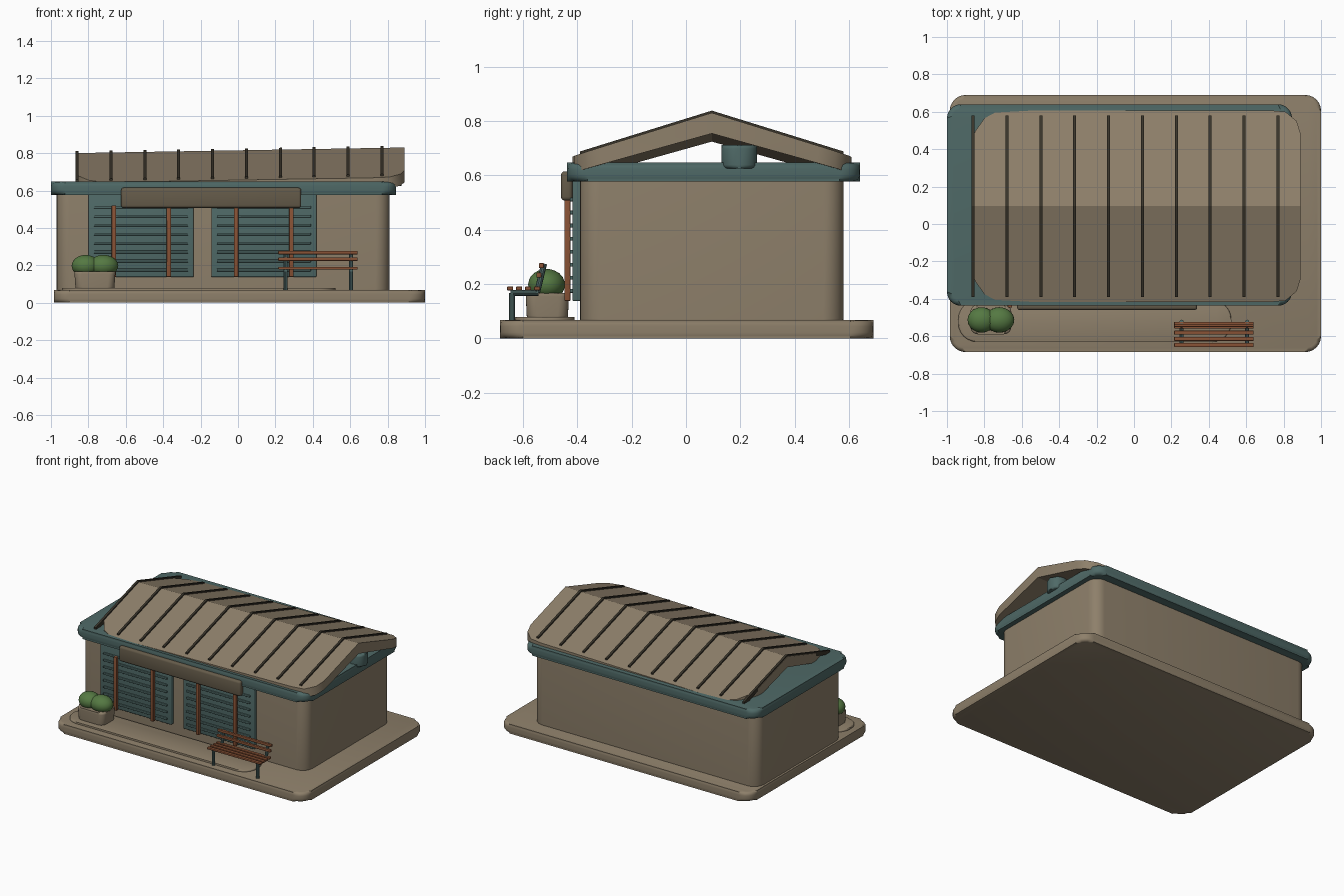
import bpy, bmesh, math
from mathutils import Vector

if "Cube" in bpy.data.objects:
    bpy.data.objects.remove(bpy.data.objects["Cube"], do_unlink=True)


def material(name, r, g, b):
    m = bpy.data.materials.new(name)
    m.use_nodes = True
    m.diffuse_color = (r, g, b, 1)
    for node in m.node_tree.nodes:
        if node.type == "BSDF_PRINCIPLED":
            node.inputs["Base Color"].default_value = (r, g, b, 1)
    return m


STONE = material("warm_stone", .27, .215, .145)
TEAL = material("muted_teal", .078, .142, .135)
DARK = material("dark_trim", .04, .034, .023)
SIGN = material("olive_brown", .13, .105, .068)
WOOD = material("red_wood", .25, .085, .036)
LEAF = material("leaf_green", .09, .19, .055)
parts = []


def finish(name, bm, mat):
    bmesh.ops.recalc_face_normals(bm, faces=bm.faces)
    mesh = bpy.data.meshes.new(name)
    bm.to_mesh(mesh)
    bm.free()
    mesh.materials.append(mat)
    ob = bpy.data.objects.new(name, mesh)
    bpy.context.collection.objects.link(ob)
    parts.append(ob)
    return ob


def prism(bm, outline, z_bottom, z_top):
    """Close a plan outline between two height functions."""
    low = [bm.verts.new((x, y, z_bottom(x, y))) for x, y in outline]
    top = [bm.verts.new((x, y, z_top(x, y))) for x, y in outline]
    bm.faces.new(low)
    bm.faces.new(top)
    for i in range(len(outline)):
        j = (i + 1) % len(outline)
        bm.faces.new((low[i], low[j], top[j], top[i]))


def slab(name, mat, xs, ys, zs, radius, rim, taper=1):
    """Rounded rectangle block with softened top and bottom rims."""
    outline = []
    corners = [(xs[1], ys[1]), (xs[0], ys[1]), (xs[0], ys[0]), (xs[1], ys[0])]
    cx, cy = sum(xs) / 2, sum(ys) / 2
    for k, (x, y) in enumerate(corners):
        ox = x - math.copysign(radius, x - cx)
        oy = y - math.copysign(radius, y - cy)
        for i in range(7):
            a = math.pi / 2 * (k + i / 6)
            outline.append((ox + radius * math.cos(a), oy + radius * math.sin(a)))
    bm = bmesh.new()
    prism(bm, outline, lambda x, y: zs[0], lambda x, y: zs[1])
    for v in bm.verts:
        if v.co.z < sum(zs) / 2:
            v.co.x = cx + (v.co.x - cx) * taper
            v.co.y = cy + (v.co.y - cy) * taper
    rims = [e for e in bm.edges if abs(e.verts[0].co.z - e.verts[1].co.z) < 1e-5]
    bmesh.ops.bevel(bm, geom=rims, offset=rim, segments=4, profile=.5, affect="EDGES")
    return finish(name, bm, mat)


def box(name, mat, xs, ys, zs, bevel=0):
    bm = bmesh.new()
    bmesh.ops.create_cube(bm, size=1)
    for v in bm.verts:
        v.co = Vector(r[0] if c < 0 else r[1] for c, r in zip(v.co, (xs, ys, zs)))
    if bevel:
        bmesh.ops.bevel(bm, geom=bm.edges[:], offset=bevel, segments=3,
                        profile=.5, affect="EDGES")
    return finish(name, bm, mat)


# Ground slab, front step and building shell
slab("base_slab", STONE, (-.985, 1), (-.685, .69), (0, .067), .085, .022)
slab("front_step", STONE, (-.94, .52), (-.63, -.41), (.055, .079), .1, .008)
slab("building_body", STONE, (-.97, .81), (-.39, .58), (.06, .6), .075, .012)
slab("ceiling_slab", TEAL, (-1, .845), (-.437, .64), (.577, .647), .075, .026)

# Gabled roof, slightly higher towards one end
RIDGE_Y, LEAN = .095, .017


def roof_top(x, y):
    return .83 - .31 * abs(y - RIDGE_Y) + LEAN * (x - .89)


def roof_under(x, y):
    return .754 - .28 * abs(y - RIDGE_Y) + LEAN * (x - .89)


half_plan = [(-.87, 0), (.89, 0), (.89, .39), (.87, .455), (.81, .505),
             (.72, .513), (-.72, .513), (-.8, .47), (-.85, .4), (-.87, .32)]
for side, s in (("front", -1), ("back", 1)):
    bm = bmesh.new()
    prism(bm, [(x, RIDGE_Y + s * d) for x, d in half_plan], roof_under, roof_top)
    finish(side + "_roof_panel", bm, STONE)

# Standing seams across the roof
bm = bmesh.new()
for i in range(10):
    x = -.86 + i * .181
    for s in (-1, 1):
        strip = [(x - .008, RIDGE_Y), (x + .008, RIDGE_Y),
                 (x + .008, RIDGE_Y + s * .485), (x - .008, RIDGE_Y + s * .485)]
        prism(bm, strip, lambda x, y: roof_top(x, y) - .02,
              lambda x, y: roof_top(x, y) + .01)
finish("roof_seams", bm, DARK)

# Roof vent
slab("roof_vent", TEAL, (.745, .875), (.13, .262), (.625, .712), .06, .014)

# Roller shutters with raised slats
for side, x0, x1 in (("right", -.8, -.237), ("left", -.143, .42)):
    box(side + "_shutter", TEAL, (x0, x1), (-.418, -.38), (.137, .6), .006)
    for i in range(8):
        z = .175 + i * .048
        box(f"{side}_shutter_slat_{i}", TEAL, (x0 + .03, x1 - .03),
            (-.427, -.41), (z - .007, z + .007), .003)

# Timber posts and the blank sign box
for i, x in enumerate((-.663, -.37, -.01, .285)):
    box(f"timber_post_{i}", WOOD, (x - .012, x + .012), (-.447, -.425), (.138, .52), .003)
box("sign_box", SIGN, (-.625, .338), (-.46, -.417), (.507, .615), .014)

# Planter with a two-lobed shrub
slab("planter", STONE, (-.875, -.655), (-.59, -.43), (.07, .168), .04, .014, .94)
for i, (x, rx) in enumerate(((-.815, .075), (-.72, .08))):
    bm = bmesh.new()
    bmesh.ops.create_icosphere(bm, subdivisions=3, radius=1)
    for v in bm.verts:
        v.co = Vector((x + rx * v.co.x, -.513 + .068 * v.co.y, .198 + .058 * v.co.z))
    finish(f"shrub_lobe_{i}", bm, LEAF)

# Bench slats
for i, y in enumerate((-.647, -.614, -.581, -.548)):
    box(f"bench_seat_slat_{i}", WOOD, (.215, .64), (y - .011, y + .011), (.177, .191), .003)
for i, (y, z) in enumerate(((-.541, .233), (-.532, .268))):
    box(f"bench_back_slat_{i}", WOOD, (.215, .64), (y - .009, y + .009),
        (z - .009, z + .009), .003)

# Bench frames: one bent bar at each end
frame = [(-.64, .068), (-.64, .168), (-.548, .168), (-.522, .275)]
for i, x in enumerate((.255, .605)):
    for k in range(3):
        a, b = (Vector((x, *p)) for p in frame[k:k + 2])
        d = b - a
        bm = bmesh.new()
        bmesh.ops.create_cone(bm, cap_ends=True, segments=10, radius1=.011,
                              radius2=.011, depth=d.length + (.012 if k == 1 else 0))
        bm.transform(d.to_track_quat("Z", "Y").to_matrix().to_4x4())
        bmesh.ops.translate(bm, verts=bm.verts, vec=(a + b) / 2)
        finish(f"bench_frame_{i}_{k}", bm, TEAL)

# Smooth shading with crisp edges
bpy.ops.object.select_all(action="DESELECT")
for ob in parts:
    ob.select_set(True)
bpy.context.view_layer.objects.active = parts[0]
bpy.ops.object.shade_smooth_by_angle(angle=math.radians(35))
